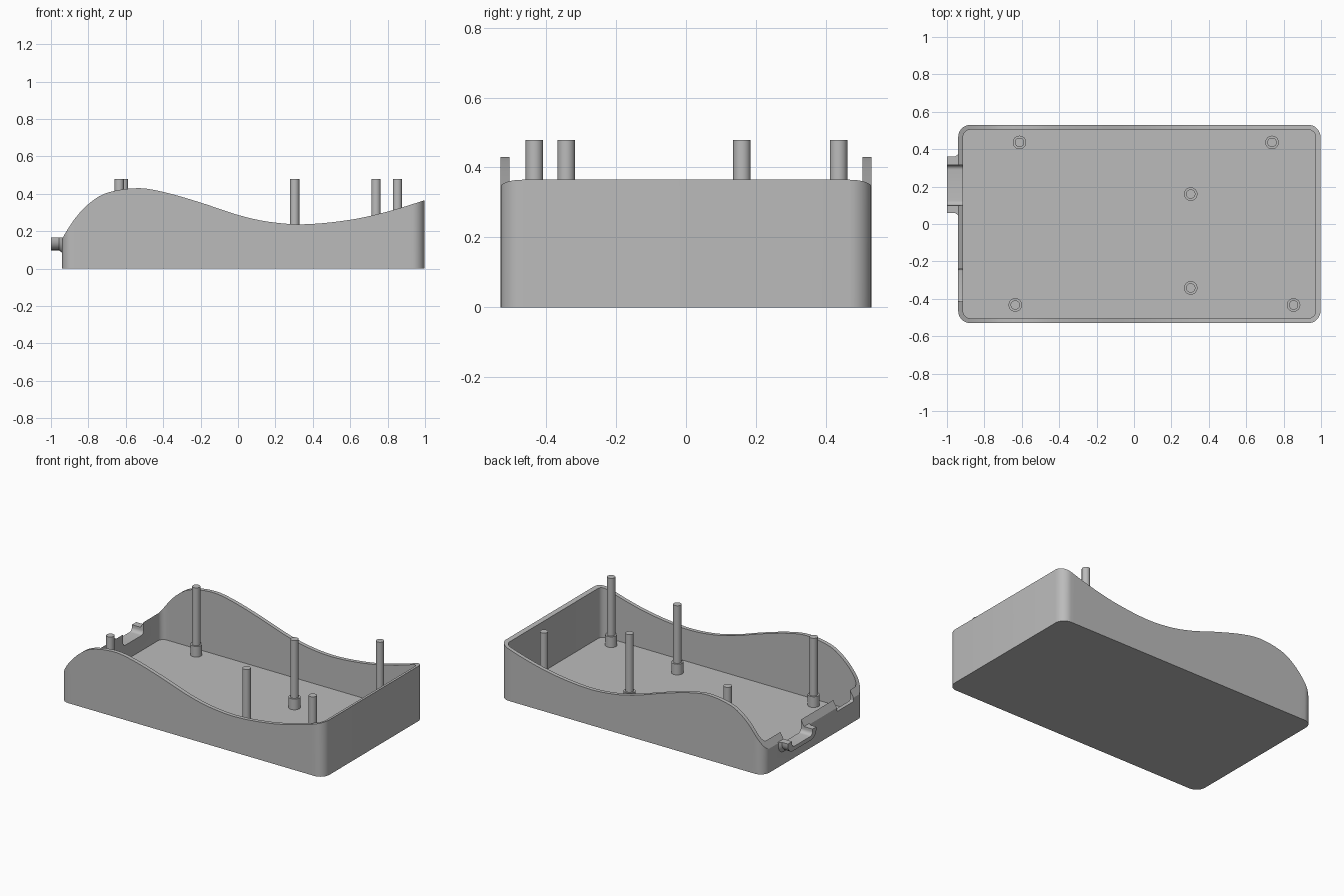
import bpy, bmesh, math

if "Cube" in bpy.data.objects:
    bpy.data.objects.remove(bpy.data.objects["Cube"], do_unlink=True)

grey = bpy.data.materials.new("plain grey")
grey.use_nodes = True
colour = (0.5, 0.5, 0.5, 1)
grey.diffuse_color = colour
grey.node_tree.nodes["Principled BSDF"].inputs["Base Color"].default_value = colour

LEFT, RIGHT, HALF = -0.94, 0.997, 0.53
WALL, FLOOR, RADIUS = 0.026, 0.024, 0.065

# Wavy rim height along x
RIM = [(-1.02, 0.0), (-0.94, 0.16), (-0.87, 0.27), (-0.8, 0.345), (-0.71, 0.402),
       (-0.54, 0.43), (-0.4, 0.41), (-0.2, 0.353), (0, 0.287), (0.16, 0.251),
       (0.35, 0.237), (0.6, 0.261), (0.8, 0.305), (1.0, 0.366), (1.2, 0.43)]


def rim_height(x):
    """Smooth interpolation through the rim points."""
    i = max(k for k in range(1, len(RIM) - 2) if RIM[k][0] <= x or k == 1)
    (xa, za), (xb, zb), (xc, zc), (xd, zd) = RIM[i - 1:i + 3]
    h = xc - xb
    t = (x - xb) / h
    m0, m1 = (zc - za) / (xc - xa) * h, (zd - zb) / (xd - xb) * h
    return (zb * (2 * t**3 - 3 * t**2 + 1) + m0 * (t**3 - 2 * t**2 + t)
            + zc * (3 * t**2 - 2 * t**3) + m1 * (t**3 - t**2))


def finish(bm, name):
    bmesh.ops.recalc_face_normals(bm, faces=bm.faces)
    mesh = bpy.data.meshes.new(name)
    bm.to_mesh(mesh)
    bm.free()
    mesh.materials.append(grey)
    obj = bpy.data.objects.new(name, mesh)
    bpy.context.collection.objects.link(obj)
    return obj


def activate(obj):
    bpy.ops.object.select_all(action='DESELECT')
    obj.select_set(True)
    bpy.context.view_layer.objects.active = obj


def smooth(obj):
    activate(obj)
    bpy.ops.object.shade_smooth_by_angle(angle=math.radians(30))


def loft(rings, name):
    """Solid through matching rings of points, capped at both ends."""
    bm = bmesh.new()
    loops = [[bm.verts.new(p) for p in ring] for ring in rings]
    n = len(loops[0])
    for a, b in zip(loops, loops[1:]):
        for i in range(n):
            j = (i + 1) % n
            bm.faces.new((a[i], a[j], b[j], b[i]))
    bm.faces.new(loops[0])
    bm.faces.new(loops[-1])
    return finish(bm, name)


def tray_outline(inset, steps=56, arc=8):
    """Rounded rectangle with the long sides finely divided."""
    r = RADIUS - inset
    x0, x1, y1 = LEFT + RADIUS, RIGHT - RADIUS, HALF - RADIUS
    pts = []
    for cx, cy, start in ((x1, y1, 0), (x0, y1, 90), (x0, -y1, 180), (x1, -y1, 270)):
        for k in range(arc + 1):
            a = math.radians(start + 90 * k / arc)
            pts.append((cx + r * math.cos(a), cy + r * math.sin(a)))
        if start in (0, 180):
            end = x0 if start == 0 else x1
            y = pts[-1][1]
            pts += [(cx + (end - cx) * k / steps, y) for k in range(1, steps)]
    return pts


# Open tray with a wavy rim
outer, inner = tray_outline(0), tray_outline(WALL)
tray = loft([[(x, y, 0) for x, y in outer],
             [(x, y, rim_height(x)) for x, y in outer],
             [(x, y, rim_height(x)) for x, y in inner],
             [(x, y, FLOOR) for x, y in inner]], "tray")


def cup(y0, y1, bottom, top, r, arc=6):
    """U-shaped profile in the y-z plane with rounded lower corners."""
    pts = [(y0, top)]
    for cy, start in ((y0 + r, 180), (y1 - r, 270)):
        for k in range(arc + 1):
            a = math.radians(start + 90 * k / arc)
            pts.append((cy + r * math.cos(a), bottom + r + r * math.sin(a)))
    return pts + [(y1, top)]


def cut(target, profile, x0, x1):
    cutter = loft([[(x, y, z) for y, z in profile] for x in (x0, x1)], "cutter")
    cutter.hide_render = True
    mod = target.modifiers.new("opening", 'BOOLEAN')
    mod.operation, mod.solver, mod.object = 'DIFFERENCE', 'EXACT', cutter
    activate(target)
    bpy.ops.object.modifier_apply(modifier=mod.name)
    bpy.data.objects.remove(cutter, do_unlink=True)


# Openings in the low end wall: cable opening and plain notch
cut(tray, cup(0.10, 0.315, 0.125, 0.5, 0.025), -1.1, -0.9)
cut(tray, cup(-0.415, -0.24, 0.135, 0.5, 0.01), -1.1, -0.9)
smooth(tray)

# Projecting cable spout, flared where it meets the wall
rings = []
for x, flare in ((-1.0, 0), (-0.957, 0), (-0.932, 0.02)):
    shell = cup(0.06 - flare, 0.36 + flare, 0.098 - flare, 0.165, 0.055)
    hollow = cup(0.10, 0.315, 0.125, 0.165, 0.025)
    rings.append([(x, y, z) for y, z in shell + hollow[::-1]])
smooth(loft(rings, "cable_spout"))


# Mounting posts, each with a wider foot
def post(x, y, name):
    levels = ((0.036, FLOOR - 0.01), (0.036, 0.095), (0.025, 0.095), (0.025, 0.478))
    turn = [math.tau * k / 32 for k in range(32)]
    smooth(loft([[(x + r * math.cos(a), y + r * math.sin(a), z) for a in turn]
                 for r, z in levels], name))


for name, x, y in (("back_right", -0.612, 0.436), ("back_left", 0.738, 0.436),
                   ("inner_back", 0.303, 0.16), ("inner_front", 0.303, -0.342),
                   ("front_right", -0.635, -0.433), ("front_left", 0.853, -0.433)):
    post(x, y, name + "_post")
